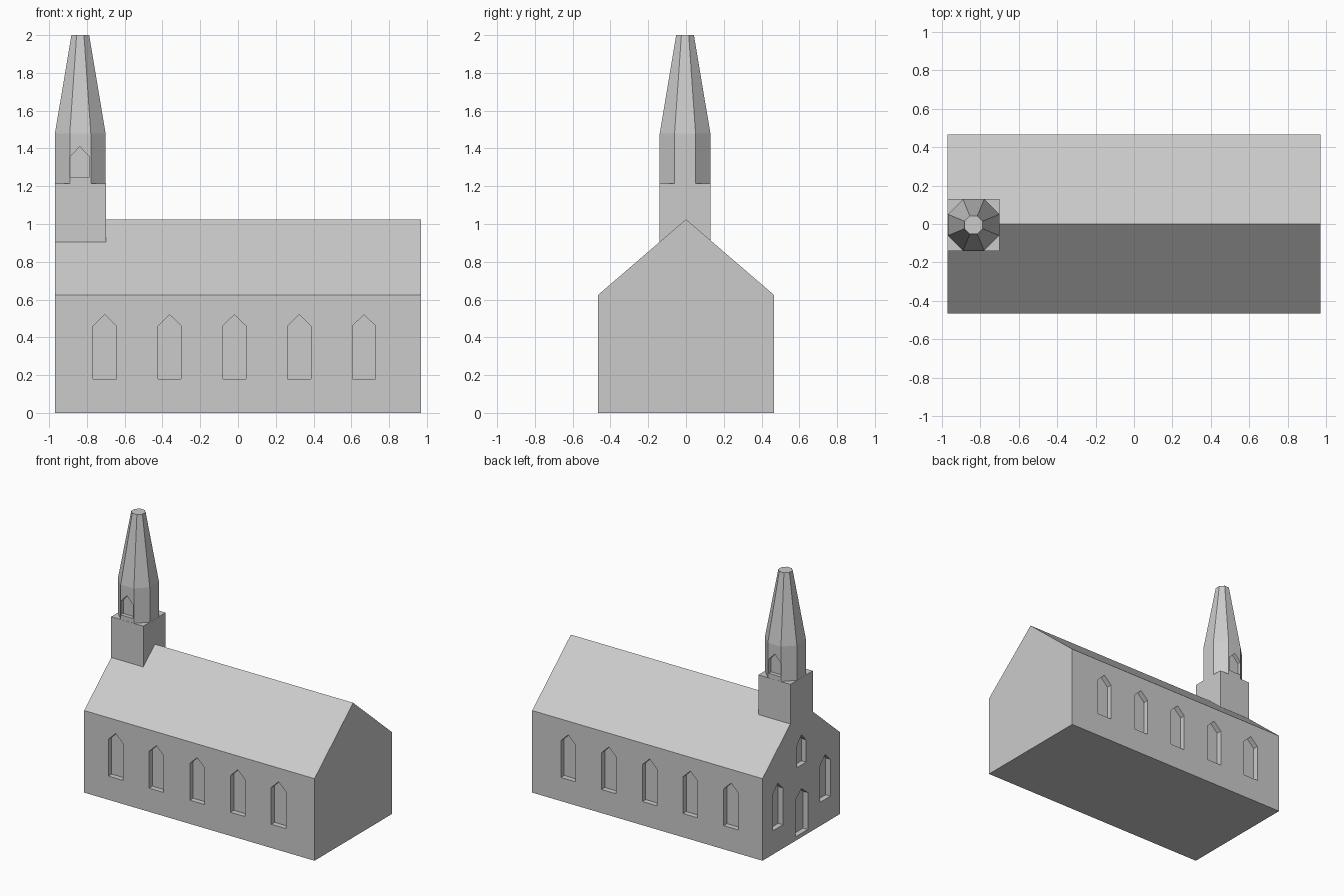
import bpy, bmesh, math
from mathutils import Matrix, Vector

if "Cube" in bpy.data.objects:
    bpy.data.objects.remove(bpy.data.objects["Cube"])

stone = bpy.data.materials.new("pale_grey_stone")
stone.diffuse_color = (0.6, 0.6, 0.6, 1)
stone.use_nodes = True
stone.node_tree.nodes["Principled BSDF"].inputs["Base Color"].default_value = stone.diffuse_color

HALF_L, HALF_W, EAVE, RIDGE = 0.97, 0.465, 0.625, 1.025
TX, TY, TR = -0.835, -0.005, 0.135   # tower centre and half width
DEPTH = 0.04                         # window recess


def add_prism(bm, pts, start, vec):
    """Extrude a closed polygon; pts are mapped to 3D by start()."""
    f = bm.faces.new([bm.verts.new(start(a, z)) for a, z in pts])
    out = bmesh.ops.extrude_face_region(bm, geom=[f])["geom"]
    bmesh.ops.translate(bm, vec=Vector(vec),
                        verts=[v for v in out if isinstance(v, bmesh.types.BMVert)])


def finish(bm, name):
    bmesh.ops.recalc_face_normals(bm, faces=bm.faces)
    me = bpy.data.meshes.new(name)
    bm.to_mesh(me)
    bm.free()
    ob = bpy.data.objects.new(name, me)
    bpy.context.collection.objects.link(ob)
    me.materials.append(stone)
    return ob


def arch(c, width, z0, z1, rise):
    """Pointed window outline centred on c."""
    w = width / 2
    return [(c - w, z0), (c + w, z0), (c + w, z1 - rise), (c, z1), (c - w, z1 - rise)]


def carve(ob, cutters):
    """Cut window recesses out of a part, then drop the cutter."""
    cutters.hide_render = True
    mod = ob.modifiers.new("windows", 'BOOLEAN')
    mod.operation, mod.solver, mod.object = 'DIFFERENCE', 'EXACT', cutters
    bpy.context.view_layer.objects.active = ob
    bpy.ops.object.modifier_apply(modifier=mod.name)
    bpy.data.objects.remove(cutters)


# nave: gabled hall
bm = bmesh.new()
add_prism(bm, [(-HALF_W, 0), (HALF_W, 0), (HALF_W, EAVE), (0, RIDGE), (-HALF_W, EAVE)],
          lambda y, z: (-HALF_L, y, z), (2 * HALF_L, 0, 0))
nave = finish(bm, "nave")

# nave windows: five per long side, four in the tower-end gable
bm = bmesh.new()
for side in (-1, 1):
    for i in range(5):
        add_prism(bm, arch(-0.705 + 0.343 * i, 0.123, 0.18, 0.52, 0.06),
                  lambda x, z: (x, side * (HALF_W - DEPTH), z), (0, side * 0.2, 0))
for y, w, z0, z1 in ((-0.29, 0.123, 0.18, 0.52), (0.28, 0.123, 0.18, 0.52),
                     (-0.005, 0.15, 0.03, 0.37), (-0.005, 0.11, 0.55, 0.78)):
    add_prism(bm, arch(y, w, z0, z1, 0.06),
              lambda a, z: (-HALF_L + DEPTH, a, z), (-0.2, 0, 0))
carve(nave, finish(bm, "nave_window_cutters"))

# tower: square block whose underside sits astride the roof
def roof_z(y):
    return RIDGE - abs(y) * (RIDGE - EAVE) / HALF_W

ya, yb = TY - TR, TY + TR
bm = bmesh.new()
add_prism(bm, [(ya, roof_z(ya)), (0, RIDGE), (yb, roof_z(yb)), (yb, 1.215), (ya, 1.215)],
          lambda y, z: (TX - TR, y, z), (2 * TR, 0, 0))
finish(bm, "tower")

# belfry and spire: octagon rings stacked upward, flat sides facing the axes
bm = bmesh.new()
rings = []
for r, z in ((TR - 0.001, 1.215), (TR - 0.001, 1.48), (0.047, 2.0)):
    rad = r / math.cos(math.pi / 8)
    rings.append([bm.verts.new((TX + rad * math.cos(a), TY + rad * math.sin(a), z))
                  for a in (math.pi / 8 + k * math.pi / 4 for k in range(8))])
for lo, hi in zip(rings, rings[1:]):
    for k in range(8):
        j = (k + 1) % 8
        bm.faces.new((lo[k], lo[j], hi[j], hi[k]))
bm.faces.new(rings[0][::-1])
bm.faces.new(rings[-1])
spire = finish(bm, "belfry_and_spire")

# belfry openings on the front and back faces
bm = bmesh.new()
for side in (-1, 1):
    add_prism(bm, arch(TX - 0.003, 0.103, 1.25, 1.41, 0.055),
              lambda x, z: (x, TY + side * (TR - 0.03), z), (0, side * 0.1, 0))
carve(spire, finish(bm, "belfry_window_cutters"))
